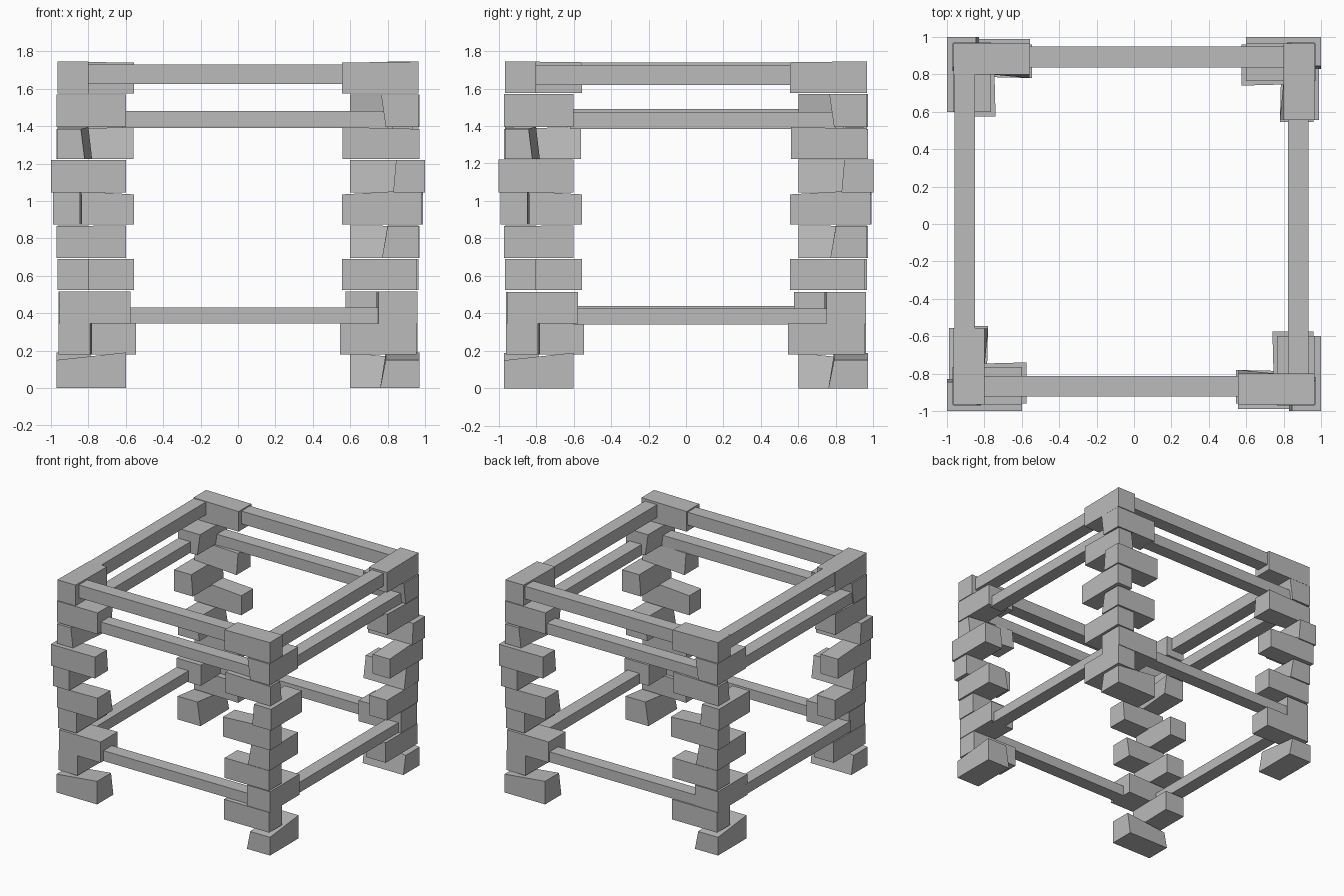
import bpy, bmesh
from math import pi
from mathutils import Matrix, Vector

if "Cube" in bpy.data.objects:
    bpy.data.objects.remove(bpy.data.objects["Cube"])

# One plain stone grey
grey = bpy.data.materials.new("stone_grey")
grey.use_nodes = True
colour = (0.5, 0.5, 0.5, 1)
grey.diffuse_color = colour
grey.node_tree.nodes["Principled BSDF"].inputs["Base Color"].default_value = colour


def warped_box(name, corner, turn):
    """Box whose eight corners come from corner(i, j, k), turned by quarter turns about z."""
    bm = bmesh.new()
    bmesh.ops.create_cube(bm, size=2)
    for v in bm.verts:
        v.co = Vector(corner(v.co.x > 0, v.co.y > 0, v.co.z > 0))
    bm.transform(Matrix.Rotation(turn * pi / 2, 4, "Z"))
    bmesh.ops.recalc_face_normals(bm, faces=bm.faces)
    mesh = bpy.data.meshes.new(name)
    bm.to_mesh(mesh)
    bm.free()
    mesh.materials.append(grey)
    obj = bpy.data.objects.new(name, mesh)
    bpy.context.collection.objects.link(obj)


def block(name, turn, along_x, outer, inner, face, back_low, back_high,
          base, top_outer, top_inner, flare):
    """Rough-cut corner block; distances are measured from the centre of the model."""
    def corner(far, back, up):
        length = inner if far else outer
        depth = face
        if back:
            depth = (back_high if up else back_low) - flare * far
        z = (top_inner if far else top_outer) if up else base
        return (-length, -depth, z) if along_x else (-depth, -length, z)
    warped_box(name, corner, turn)


def beam(name, turn, start, end, low, high, centre, width):
    def corner(far, back, up):
        return (end if far else start,
                centre + (width if back else -width) / 2,
                high if up else low)
    warped_box(name, corner, turn)


# Column courses: outer, inner, face, back_low, back_high, base, top_outer, top_inner, flare
courses = [
    (.97, .60, .97, .76, .79, 0, .15, .19, 0),
    (.955, .545, .96, .79, .79, .18, .345, .345, .01),
    (.955, .575, .96, .75, .75, .345, .515, .515, .01),
    (.955, .555, .965, .80, .80, .525, .69, .69, 0),
    (.97, .60, .965, .77, .80, .695, .865, .87, 0),
    (.985, .555, .99, .845, .845, .875, 1.06, 1.035, .01),
    (1, .60, 1, .83, .845, 1.045, 1.22, 1.22, 0),
    (.97, .56, .965, .82, .84, 1.225, 1.385, 1.395, .04),
    (.97, .60, .965, .79, .765, 1.395, 1.57, 1.57, 0),
    (.965, .555, .965, .80, .80, 1.575, 1.745, 1.74, 0),
]
corners = ["front_right", "front_left", "back_left", "back_right"]
for turn, place in enumerate(corners):
    for level, course in enumerate(courses):
        block(f"{place}_column_block_{level + 1}", turn, level % 2 == 0, *course)

# Three rings of rails: start, end, underside, top
rails = {
    "lower_rail": (-.6, .77, .345, .43),
    "middle_rail": (-.62, .8, 1.39, 1.48),
    "upper_rail": (-.82, .58, 1.625, 1.73),
}
# Each side sits slightly off true: distance out, lift
sides = {"front": (-.868, 0), "left": (-.878, -.005),
         "back": (-.893, 0), "right": (-.906, .01)}
for turn, (side, (centre, lift)) in enumerate(sides.items()):
    for rail, (start, end, low, high) in rails.items():
        beam(f"{side}_{rail}", turn, start, end, low + lift, high + lift, centre, .11)
